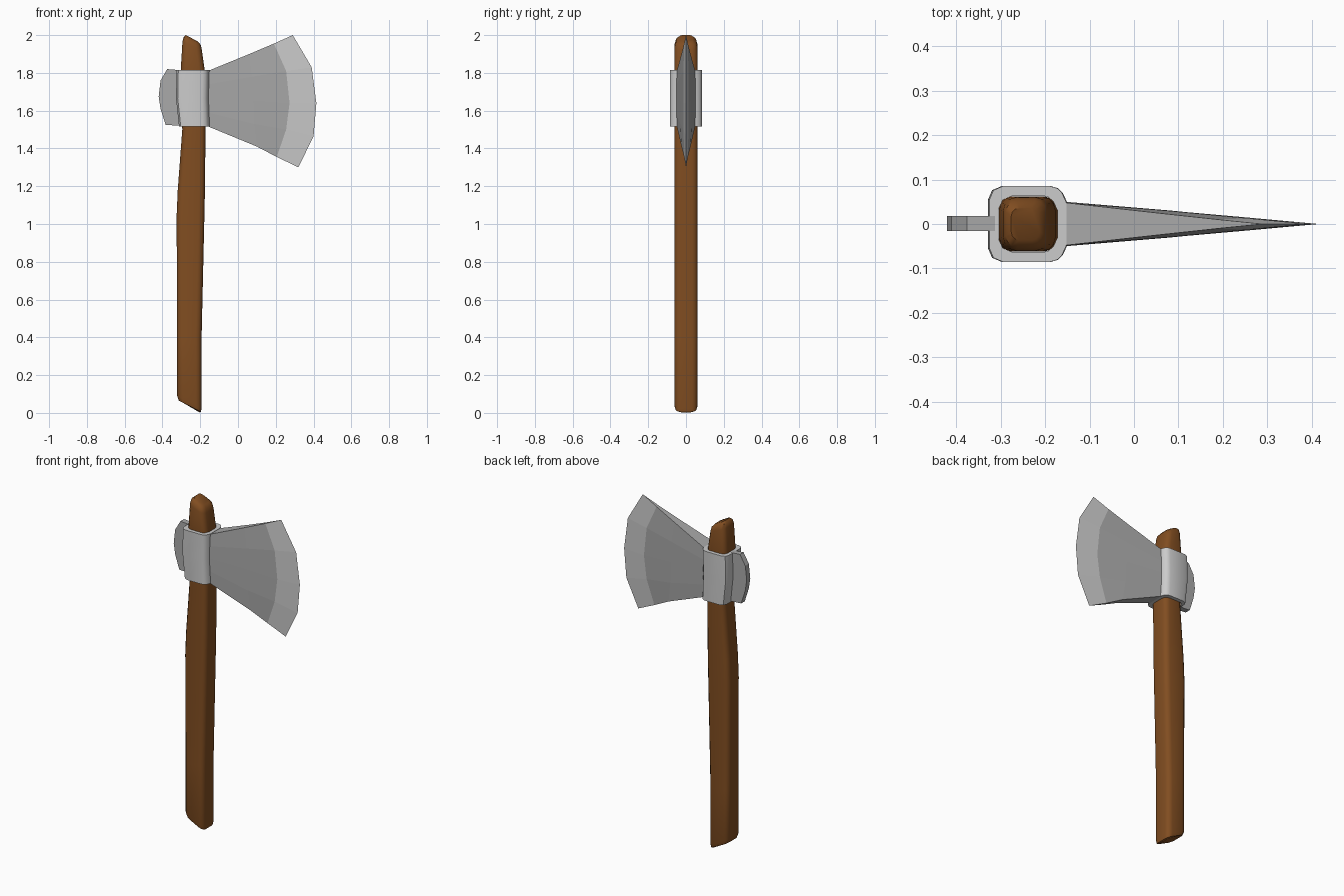
import bpy, bmesh, math

cube = bpy.data.objects.get("Cube")
if cube:
    bpy.data.objects.remove(cube, do_unlink=True)


def material(name, rgb):
    m = bpy.data.materials.new(name)
    m.use_nodes = True
    m.diffuse_color = (*rgb, 1)
    m.node_tree.nodes["Principled BSDF"].inputs["Base Color"].default_value = (*rgb, 1)
    return m


wood = material("brown wood", (0.22, 0.075, 0.015))
light_steel = material("light steel", (0.60, 0.60, 0.60))
dark_steel = material("dark steel", (0.40, 0.40, 0.40))


def finish(name, bm, mats, smooth=None):
    bmesh.ops.recalc_face_normals(bm, faces=bm.faces)
    mesh = bpy.data.meshes.new(name)
    bm.to_mesh(mesh)
    bm.free()
    for m in mats:
        mesh.materials.append(m)
    ob = bpy.data.objects.new(name, mesh)
    bpy.context.collection.objects.link(ob)
    if smooth:
        bpy.ops.object.select_all(action='DESELECT')
        ob.select_set(True)
        bpy.context.view_layer.objects.active = ob
        bpy.ops.object.shade_smooth_by_angle(angle=math.radians(smooth))
    return ob


def rounded_ring(bm, xl, xr, hy, r, zl, zr, steps=3):
    """Rounded rectangle across the shaft, tilted from height zl to zr."""
    ring = []
    corners = [(xr - r, hy - r, 0), (xl + r, hy - r, 90),
               (xl + r, r - hy, 180), (xr - r, r - hy, 270)]
    for cx, cy, start in corners:
        for i in range(steps + 1):
            a = math.radians(start + 90 * i / steps)
            x, y = cx + r * math.cos(a), cy + r * math.sin(a)
            z = zl + (zr - zl) * (x - xl) / (xr - xl)
            ring.append(bm.verts.new((x, y, z)))
    return ring


def bridge(bm, a, b):
    n = len(a)
    return [bm.faces.new((a[i], a[(i + 1) % n], b[(i + 1) % n], b[i])) for i in range(n)]


# Handle: loft of rounded sections with slanted ends
sections = [  # left x, right x, half depth, corner radius, left z, right z
    (-0.295, -0.205, 0.042, 0.018, 0.058, 0.003),
    (-0.313, -0.196, 0.056, 0.026, 0.064, 0.006),
    (-0.322, -0.193, 0.062, 0.030, 0.090, 0.025),
    (-0.322, -0.193, 0.062, 0.030, 0.39, 0.39),
    (-0.325, -0.178, 0.062, 0.030, 1.04, 1.04),
    (-0.319, -0.175, 0.062, 0.030, 1.18, 1.18),
    (-0.295, -0.172, 0.062, 0.030, 1.50, 1.50),
    (-0.303, -0.177, 0.062, 0.030, 1.82, 1.82),
    (-0.294, -0.192, 0.060, 0.030, 1.965, 1.925),
    (-0.288, -0.197, 0.053, 0.026, 1.99, 1.948),
    (-0.276, -0.212, 0.036, 0.018, 2.00, 1.966),
]
bm = bmesh.new()
rings = [rounded_ring(bm, *s) for s in sections]
for a, b in zip(rings, rings[1:]):
    bridge(bm, a, b)
bm.faces.new(rings[0])
bm.faces.new(rings[-1])
finish("handle", bm, [wood], 40)

# Collar: hollow sleeve around the handle, with its blade side narrowed
bm = bmesh.new()
outer, inner = [], []
for z, xl, xr in [(1.515, -0.312, -0.150), (1.665, -0.328, -0.155), (1.815, -0.325, -0.152)]:
    profile = [(xr, 0.048), (xr - 0.010, 0.070), (xr - 0.020, 0.080), (xr - 0.036, 0.085),
               (xl + 0.030, 0.085), (xl + 0.009, 0.076), (xl, 0.055)]
    pts = profile + [(x, -y) for x, y in reversed(profile)]
    outer.append([bm.verts.new((x, y, z)) for x, y in pts])
    # hole follows the outer shape, hugging the handle
    hx, cx = 0.066, -0.238
    hole = [(cx + hx, 0.030), (cx + hx - 0.009, 0.050), (cx + hx - 0.020, 0.060),
            (cx + hx - 0.030, 0.063), (cx - hx + 0.030, 0.063),
            (cx - hx + 0.009, 0.054), (cx - hx, 0.035)]
    hole += [(x, -y) for x, y in reversed(hole)]
    inner.append([bm.verts.new((x, y, z)) for x, y in hole])
for loops in (outer, inner):
    for a, b in zip(loops, loops[1:]):
        bridge(bm, a, b)
bridge(bm, outer[0], inner[0])
bridge(bm, outer[-1], inner[-1])
finish("collar", bm, [light_steel], 35)

# Blade: columns of points from collar to cutting edge, thinning outwards
columns = [  # (x, z) from top to bottom, then half thickness at rim and middle
    ([(-0.155, 1.812), (-0.155, 1.74), (-0.155, 1.665), (-0.155, 1.59), (-0.155, 1.515)], 0.048, 0.050),
    ([(0.06, 1.90), (0.075, 1.78), (0.08, 1.655), (0.085, 1.53), (0.10, 1.41)], 0.024, 0.030),
    ([(0.19, 1.955), (0.255, 1.81), (0.273, 1.64), (0.255, 1.50), (0.205, 1.355)], 0.010, 0.013),
]
edge_line = [(0.29, 2.0), (0.39, 1.83), (0.415, 1.64), (0.40, 1.465), (0.32, 1.30)]
bm = bmesh.new()
edge = [bm.verts.new((x, 0, z)) for x, z in edge_line]
sides = []
for s in (-1, 1):
    grid = []
    for pts, rim, mid in columns:
        grid.append([bm.verts.new((x, s * (rim if i in (0, 4) else mid), z))
                     for i, (x, z) in enumerate(pts)])
    grid.append(edge)
    for c in range(3):
        for i in range(4):
            f = bm.faces.new((grid[c][i], grid[c + 1][i], grid[c + 1][i + 1], grid[c][i + 1]))
            f.material_index = 1 if c == 2 else 0  # ground cutting edge
    sides.append(grid)
front, back = sides
for row in (0, 4):
    for c in range(2):
        bm.faces.new((front[c][row], front[c + 1][row], back[c + 1][row], back[c][row]))
    bm.faces.new((front[2][row], edge[row], back[2][row]))
for i in range(4):
    bm.faces.new((front[0][i], front[0][i + 1], back[0][i + 1], back[0][i]))
finish("blade", bm, [dark_steel, light_steel])

# Poll: thin curved plate behind the collar
outline = [(-0.312, 1.815), (-0.375, 1.82), (-0.41, 1.76), (-0.42, 1.675),
           (-0.41, 1.61), (-0.383, 1.525), (-0.305, 1.520)]
bm = bmesh.new()
loops = [[bm.verts.new((x, y, z)) for x, z in outline] for y in (-0.016, 0.018)]
bridge(bm, *loops)
for loop in loops:
    bm.faces.new(loop)
finish("poll", bm, [dark_steel])
